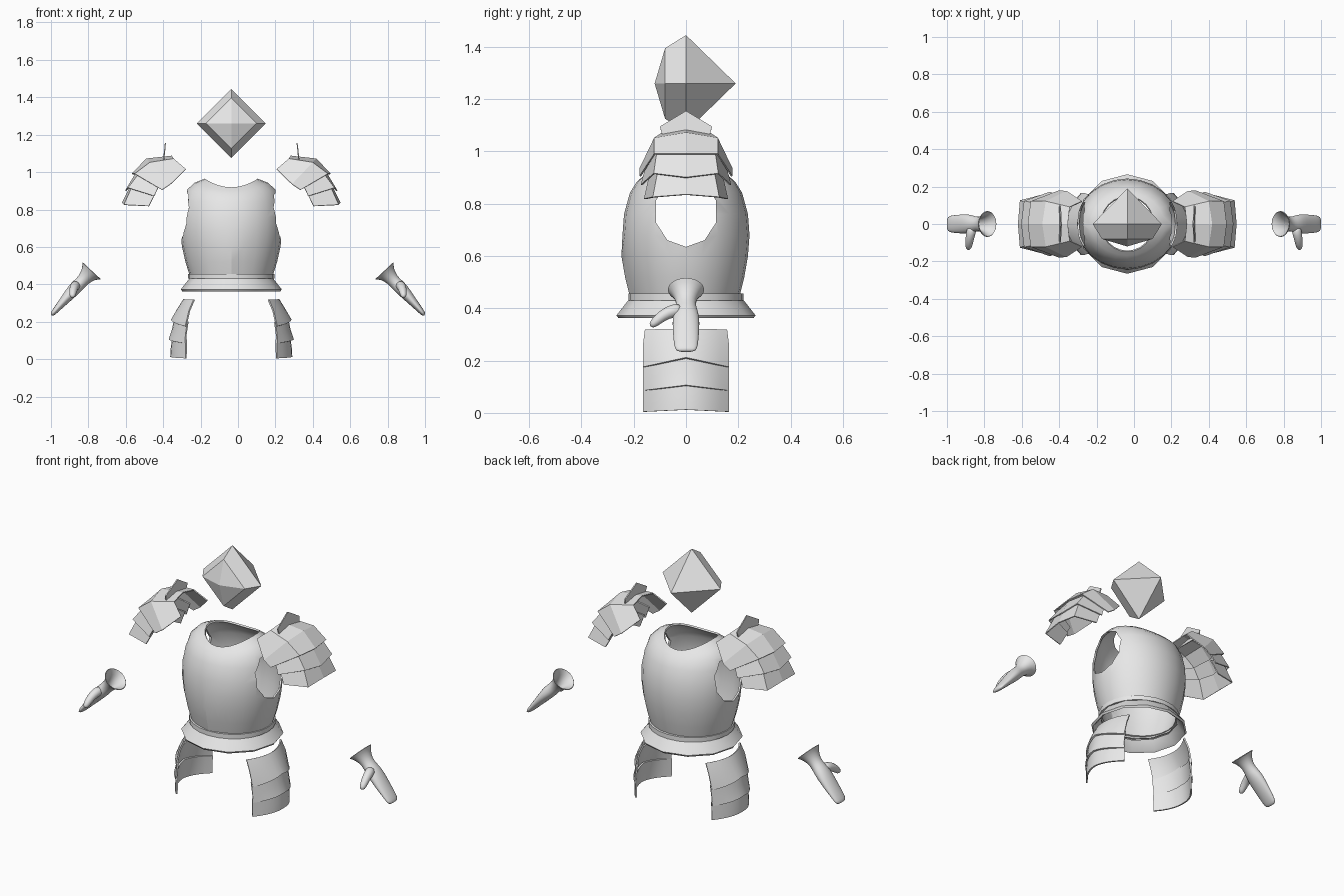
import bpy, bmesh, math
from mathutils import Vector

cube = bpy.data.objects.get("Cube")
if cube:
    bpy.data.objects.remove(cube, do_unlink=True)

CX = -0.036  # centre line of the body armour
GREY = (0.8, 0.8, 0.8, 1.0)
steel = bpy.data.materials.new("plain_grey_steel")
steel.use_nodes = True
steel.diffuse_color = GREY
steel.node_tree.nodes["Principled BSDF"].inputs["Base Color"].default_value = GREY


def loft(name, rows, closed=False, cap_start=False, cap_end=False):
    """Skin rows of points; a one-point row makes an apex."""
    bm = bmesh.new()
    rings = [[bm.verts.new(p) for p in row] for row in rows]
    for a, b in zip(rings, rings[1:]):
        n = max(len(a), len(b))
        for i in range(n if closed else n - 1):
            j = (i + 1) % n
            quad = [a[i % len(a)], a[j % len(a)], b[j % len(b)], b[i % len(b)]]
            bm.faces.new(list(dict.fromkeys(quad)))
    if cap_start:
        bm.faces.new(rings[0])
    if cap_end:
        bm.faces.new(rings[-1])
    bmesh.ops.recalc_face_normals(bm, faces=bm.faces)
    mesh = bpy.data.meshes.new(name)
    bm.to_mesh(mesh)
    bm.free()
    mesh.materials.append(steel)
    obj = bpy.data.objects.new(name, mesh)
    bpy.context.collection.objects.link(obj)
    return obj


def finish(obj, thickness=0, subdivide=0, cutter=None, smooth=None):
    """Thicken, refine and cut a part, then set its shading."""
    bpy.ops.object.select_all(action='DESELECT')
    bpy.context.view_layer.objects.active = obj
    obj.select_set(True)
    if subdivide:
        obj.modifiers.new("refine", 'SUBSURF').levels = subdivide
    if thickness:
        mod = obj.modifiers.new("thickness", 'SOLIDIFY')
        mod.thickness, mod.offset = thickness, 0
    if cutter:
        mod = obj.modifiers.new("cut", 'BOOLEAN')
        mod.object, mod.operation, mod.solver = cutter, 'DIFFERENCE', 'EXACT'
    for mod in list(obj.modifiers):
        bpy.ops.object.modifier_apply(modifier=mod.name)
    if smooth:
        bpy.ops.object.shade_smooth_by_angle(angle=math.radians(smooth))


def ellipse(rx, ry, z, n, lift=0):
    """Ring around the body; its sides can be lifted."""
    angles = [math.tau * i / n for i in range(n)]
    return [(CX + rx * math.sin(t), -ry * math.cos(t), z + lift * math.sin(t) ** 2)
            for t in angles]


# Faceted head gem: back apex, two diamond rings, front apex
def diamond(r, y):
    return [(CX + r, y, 1.26), (CX, y, 1.26 + r), (CX - r, y, 1.26), (CX, y, 1.26 - r)]


finish(loft("head_gem", [[(CX, 0.19, 1.26)], diamond(0.185, 0),
                         diamond(0.135, -0.08), [(CX, -0.12, 1.26)]], closed=True))

# Breastplate shell with a front keel, raised shoulders and arm holes
profile = [(0.215, 0.198, 0.44, 0), (0.24, 0.218, 0.52, 0), (0.258, 0.232, 0.60, 0),
           (0.268, 0.238, 0.68, 0), (0.268, 0.232, 0.76, 0), (0.255, 0.21, 0.84, 0),
           (0.235, 0.185, 0.88, 0.02), (0.195, 0.165, 0.898, 0.04),
           (0.14, 0.145, 0.915, 0.045)]
rows = [ellipse(rx, ry, z, 24, lift) for rx, ry, z, lift in profile]
for row in rows[:3]:
    x, y, z = row[0]
    row[0] = (x, y - 0.01, z)
breastplate = loft("breastplate", rows, closed=True)
hole = [(0.121 * math.sin(math.tau * i / 10), 0.77 - 0.135 * math.cos(math.tau * i / 10))
        for i in range(10)]
cutter = loft("arm_hole_cutter", [[(x, y, z) for y, z in hole] for x in (-0.6, 0.6)],
              closed=True, cap_start=True, cap_end=True)
cutter.hide_render = True
finish(breastplate, thickness=0.01, cutter=cutter, smooth=28)
bpy.data.objects.remove(cutter, do_unlink=True)

# Waist band and flared skirt rim
band = [(0.215, 0.43), (0.23, 0.43), (0.23, 0.456), (0.215, 0.456), (0.215, 0.43)]
finish(loft("waist_band", [ellipse(r, r * 0.96, z, 24) for r, z in band], closed=True),
       smooth=30)
flare = [(0.215, 0.43), (0.225, 0.43), (0.27, 0.373), (0.262, 0.362),
         (0.25, 0.37), (0.215, 0.42)]
finish(loft("skirt_rim", [ellipse(r, r * 0.985, z, 12) for r, z in flare], closed=True),
       smooth=32)

# Shoulder plates: each edge is crest, mid and low point as (out, y, z)
shoulder_plates = {
    "upper": [[(0.318, 0, 1.085), (0.308, 0.09, 1.07), (0.243, 0.12, 1.015)],
              [(0.453, 0, 1.07), (0.435, 0.12, 1.05), (0.325, 0.175, 0.935)],
              [(0.53, 0, 0.99), (0.515, 0.12, 0.99), (0.37, 0.175, 0.905)]],
    "middle": [[(0.505, 0, 1.0), (0.49, 0.11, 0.995), (0.375, 0.15, 0.95)],
               [(0.565, 0, 0.9), (0.55, 0.122, 0.915), (0.412, 0.17, 0.872)]],
    "lower": [[(0.54, 0, 0.92), (0.525, 0.105, 0.93), (0.40, 0.14, 0.9)],
              [(0.582, 0, 0.835), (0.572, 0.125, 0.825), (0.44, 0.158, 0.818)]],
}
# Hip plates: top and bottom as (out, height, side drop, arch), then half width
hip_plates = {
    "upper": [(0.253, 0.318, 0.055, 0), (0.283, 0.27, 0.06, 0.01),
              (0.318, 0.21, 0.075, 0.035)],
    "middle": [(0.297, 0.235, 0.065, 0.035), (0.312, 0.16, 0.07, 0.03),
               (0.33, 0.105, 0.085, 0.02)],
    "lower": [(0.31, 0.125, 0.07, 0.02), (0.319, 0.06, 0.078, 0.015),
              (0.322, 0.012, 0.08, 0.008)],
}
# Gauntlet rings from cuff to fingertips: (x, z, half width, half depth)
glove = [(0.783, 0.472, 0.071, 0.067), (0.797, 0.457, 0.053, 0.046),
         (0.826, 0.424, 0.035, 0.031), (0.852, 0.397, 0.041, 0.034),
         (0.88, 0.37, 0.052, 0.034), (0.925, 0.318, 0.051, 0.024),
         (0.963, 0.275, 0.047, 0.017), (0.987, 0.247, 0.043, 0.012),
         (0.996, 0.236, 0.033, 0.007)]
thumb = [((0.865, -0.015, 0.395), 0.03), ((0.874, -0.055, 0.39), 0.027),
         ((0.88, -0.09, 0.372), 0.023), ((0.884, -0.118, 0.348), 0.02),
         ((0.886, -0.136, 0.33), 0.011)]


def tube(path, radii, n=12):
    """Rings across a path, each with its own width and depth."""
    rings = []
    for i, p in enumerate(path):
        tangent = path[min(i + 1, len(path) - 1)] - path[max(i - 1, 0)]
        depth = tangent.cross(Vector((0, 1, 0))).normalized()
        width = depth.cross(tangent).normalized()
        w, d = radii[i]
        rings.append([p + width * w * math.cos(math.tau * k / n)
                      + depth * d * math.sin(math.tau * k / n) for k in range(n)])
    return rings


for label, s in (("left", 1), ("right", -1)):
    # Overlapping shoulder plates
    for part, edges in shoulder_plates.items():
        rows = []
        for edge in edges:
            full = [(a, -y, z) for a, y, z in edge[:0:-1]] + edge
            rows.append([(CX + s * a, y, z) for a, y, z in full])
        finish(loft(f"{label}_shoulder_{part}_plate", rows), thickness=0.006)

    # Upright shoulder fin
    fin = [[(0.362, y, 1.06) for y in (-0.09, 0, 0.09)],
           [(0.358, -0.1, 1.095), (0.352, 0, 1.155), (0.358, 0.1, 1.095)]]
    finish(loft(f"{label}_shoulder_fin",
                [[(CX + s * a, y, z) for a, y, z in row] for row in fin]), thickness=0.006)

    # Curved hip plates
    for part, levels in hip_plates.items():
        rows = []
        for a, z, drop, arch in levels:
            width = 0.155 if z > 0.3 else 0.162
            rows.append([(CX + s * (a - drop * t * t), width * t, z - arch * abs(t))
                         for t in (k / 5 for k in range(-5, 6))])
        finish(loft(f"{label}_hip_{part}_plate", rows), thickness=0.009, smooth=35)

    # Gauntlet with an open cuff and a thumb
    rings = tube([Vector((s * x, 0, z)) for x, z, w, d in glove],
                 [(w, d) for x, z, w, d in glove])
    finish(loft(f"{label}_gauntlet", rings, closed=True, cap_end=True),
           subdivide=1, thickness=0.004, smooth=60)
    rings = tube([Vector((s * p[0], p[1], p[2])) for p, r in thumb],
                 [(r, r) for p, r in thumb], 10)
    finish(loft(f"{label}_thumb", rings, closed=True, cap_start=True, cap_end=True),
           subdivide=1, smooth=60)
